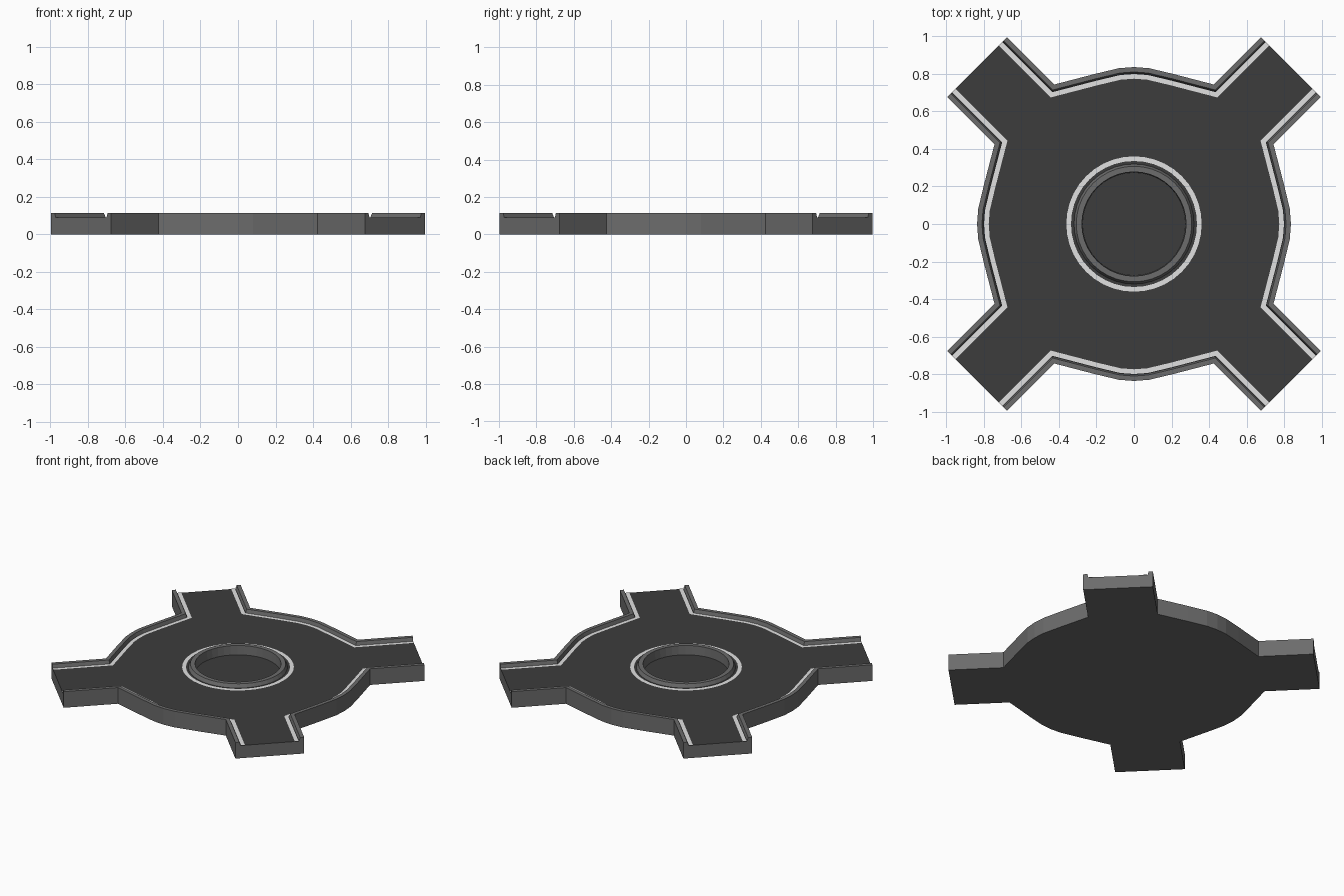
import bpy, bmesh, math
from mathutils import Vector, Matrix

if "Cube" in bpy.data.objects:
    bpy.data.objects.remove(bpy.data.objects["Cube"])

ROAD_Z, TOP_Z, FLOOR_Z = 0.09, 0.115, 0.05
SEG = 40


def material(name, v):
    m = bpy.data.materials.new(name)
    m.diffuse_color = (v, v, v, 1)
    m.use_nodes = True
    m.node_tree.nodes["Principled BSDF"].inputs["Base Color"].default_value = m.diffuse_color
    return m


concrete = material("concrete grey", 0.15)
asphalt = material("asphalt dark", 0.045)
paint = material("line paint white", 0.75)


def finish(name, bm, mats):
    me = bpy.data.meshes.new(name)
    bm.to_mesh(me)
    bm.free()
    for m in mats:
        me.materials.append(m)
    ob = bpy.data.objects.new(name, me)
    bpy.context.collection.objects.link(ob)
    return ob


# Outer edge of one side, arm tip to arm tip
half = [(0.08, 0.831), (0.21, 0.80), (0.425, 0.744), (0.677, 0.996)]
side = [Vector((-x, y)) for x, y in reversed(half)] + [Vector((0, 0.837))] + [Vector(p) for p in half]


def offset(path, d):
    """Shift an open path inward by d with mitred corners."""
    out = []
    for i, p in enumerate(path):
        ns = []
        for a, b in ((i - 1, i), (i, i + 1)):
            if a >= 0 and b < len(path):
                t = (path[b] - path[a]).normalized()
                ns.append(Vector((t.y, -t.x)))
        n = sum(ns, Vector((0, 0))).normalized()
        out.append(p + n * (d / n.dot(ns[0])))
    return out


def sweep(bm, section, closed):
    """Sweep a section of (inset, z) along all four sides."""
    for k in range(4):
        rot = Matrix.Rotation(-k * math.pi / 2, 4, 'Z')
        rows = [[bm.verts.new(rot @ Vector((p.x, p.y, z))) for p in offset(side, d)]
                for d, z in section]
        n = len(rows)
        for j in range(n if closed else n - 1):
            a, b = rows[j], rows[(j + 1) % n]
            for i in range(len(side) - 1):
                bm.faces.new((a[i], b[i], b[i + 1], a[i + 1]))
        if closed:
            bm.faces.new([r[0] for r in rows])
            bm.faces.new([r[-1] for r in reversed(rows)])


def lathe(bm, profile):
    """Spin a profile of (radius, z) around the centre."""
    rings = [[bm.verts.new((r * math.cos(2 * math.pi * s / SEG), r * math.sin(2 * math.pi * s / SEG), z))
              for s in range(SEG)] for r, z in profile]
    for a, b in zip(rings, rings[1:]):
        for s in range(SEG):
            t = (s + 1) % SEG
            bm.faces.new((a[s], a[t], b[t], b[s]))
    return rings


# Base slab: grey walls and underside, dark road surface with a round opening
bm = bmesh.new()
outline = []
for k in range(4):
    rot = Matrix.Rotation(-k * math.pi / 2, 2)
    outline += [rot @ p for p in side]
low = [bm.verts.new((p.x, p.y, 0)) for p in outline]
high = [bm.verts.new((p.x, p.y, ROAD_Z)) for p in outline]
bm.faces.new(low)
rim = []
for i in range(len(outline)):
    j = (i + 1) % len(outline)
    bm.faces.new((low[i], low[j], high[j], high[i]))
    rim.append(bm.edges.get((high[i], high[j])))
hole = [bm.verts.new((0.32 * math.cos(2 * math.pi * s / SEG), 0.32 * math.sin(2 * math.pi * s / SEG), ROAD_Z))
        for s in range(SEG)]
rim += [bm.edges.new((hole[s], hole[(s + 1) % SEG])) for s in range(SEG)]
bmesh.ops.triangle_fill(bm, edges=rim, use_beauty=True, normal=(0, 0, 1))
bmesh.ops.recalc_face_normals(bm, faces=bm.faces)
for f in bm.faces:
    f.material_index = int(all(v.co.z > ROAD_Z - 0.001 for v in f.verts))
finish("road_slab", bm, [concrete, asphalt])

# Raised kerbs along the four sides, open at the arm tips
bm = bmesh.new()
sweep(bm, [(0, ROAD_Z), (0, TOP_Z), (0.026, TOP_Z), (0.034, ROAD_Z)], True)
bmesh.ops.recalc_face_normals(bm, faces=bm.faces)
finish("outer_kerbs", bm, [concrete])

# White edge lines beside the kerbs
bm = bmesh.new()
sweep(bm, [(0.037, ROAD_Z + 0.002), (0.062, ROAD_Z + 0.002)], False)
finish("edge_lines", bm, [paint])

# Central ring kerb with a sunken dark floor
bm = bmesh.new()
rings = lathe(bm, [(0.32, ROAD_Z), (0.308, TOP_Z), (0.278, TOP_Z), (0.275, FLOOR_Z)])
floor = bm.faces.new(rings[-1])
floor.material_index = 1
finish("island_ring", bm, [concrete, asphalt])

# White line around the island
bm = bmesh.new()
lathe(bm, [(0.361, ROAD_Z + 0.002), (0.336, ROAD_Z + 0.002)])
finish("island_line", bm, [paint])
